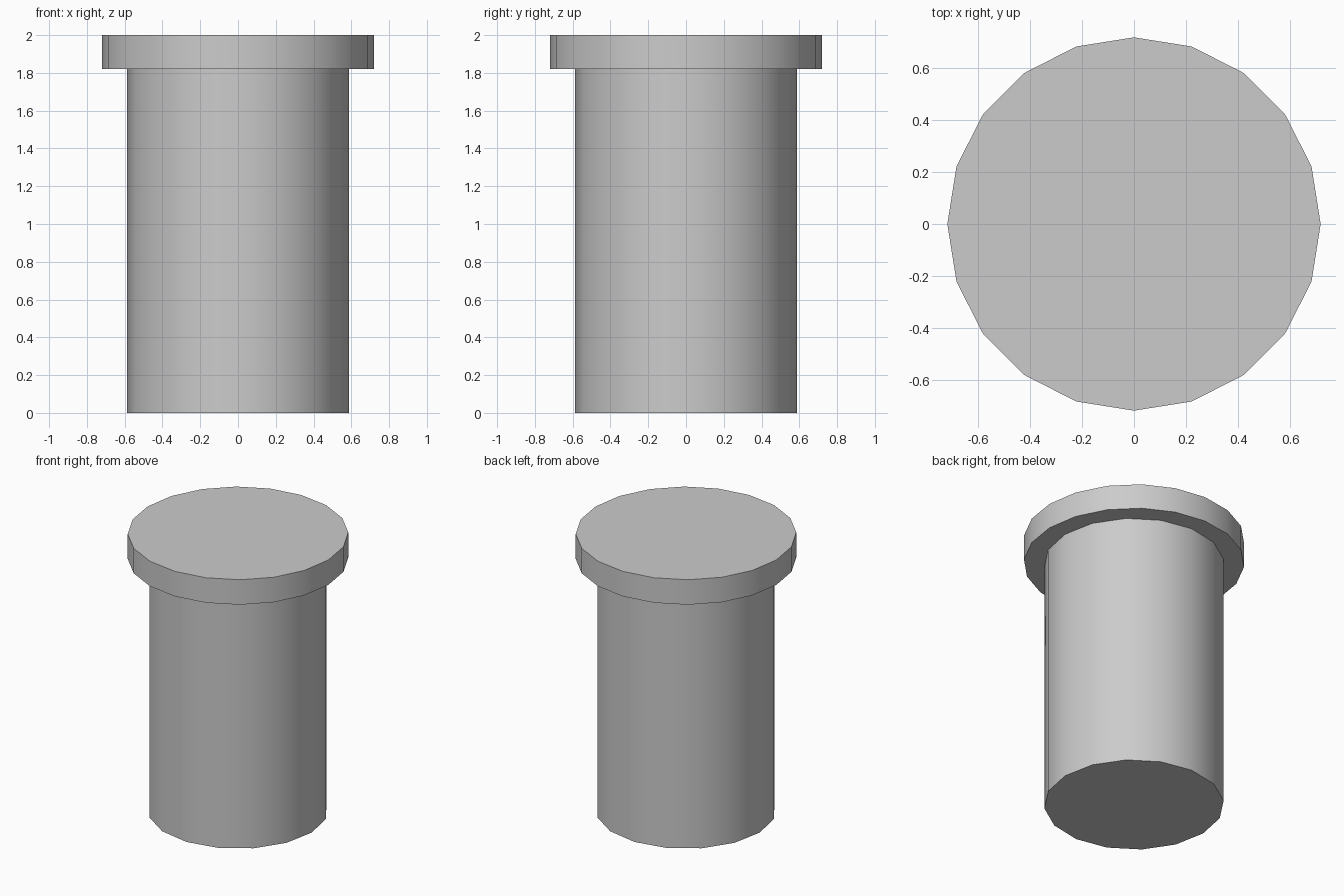
import bpy, math

if "Cube" in bpy.data.objects:
    bpy.data.objects.remove(bpy.data.objects["Cube"])


def cylinder(name, sides, radius, z0, z1):
    bpy.ops.mesh.primitive_cylinder_add(vertices=sides, radius=radius, depth=z1 - z0,
                                        location=(0, 0, (z0 + z1) / 2))
    ob = bpy.context.object
    ob.name = name
    bpy.ops.object.shade_smooth_by_angle(angle=math.radians(30))
    return ob


# Main shaft and the wider flat cap on top
cylinder("shaft", 16, 0.587, 0, 1.82)
cylinder("cap", 20, 0.72, 1.82, 2.0)
